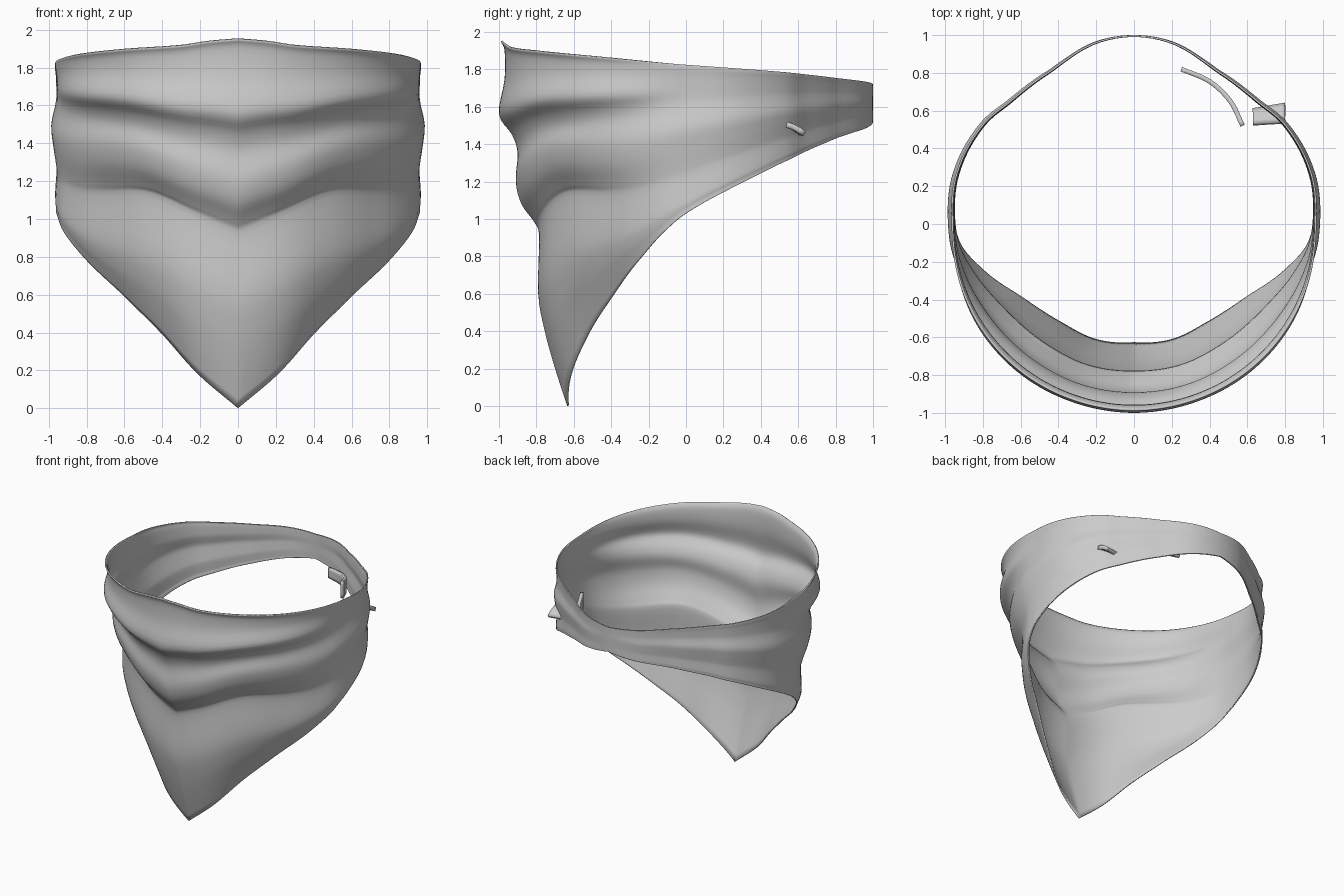
import bpy, bmesh
from math import sin, cos, radians

if "Cube" in bpy.data.objects:
    bpy.data.objects.remove(bpy.data.objects["Cube"])


def curve(keys, vals, t):
    """Smooth interpolation through (keys, vals)."""
    n = len(keys)
    i = 0
    while i < n - 2 and t > keys[i + 1]:
        i += 1

    def slope(k):
        a, b = max(k - 1, 0), min(k + 1, n - 1)
        return (vals[b] - vals[a]) / (keys[b] - keys[a])
    h = keys[i + 1] - keys[i]
    u = (t - keys[i]) / h
    return ((2*u**3 - 3*u*u + 1) * vals[i] + (u**3 - 2*u*u + u) * h * slope(i)
            + (3*u*u - 2*u**3) * vals[i + 1] + (u**3 - u*u) * h * slope(i + 1))


def grid_object(name, rows, closed, thickness, offset):
    bm = bmesh.new()
    vs = [[bm.verts.new(p) for p in r] for r in rows]
    n = len(vs)
    for i in range(n if closed else n - 1):
        a, b = vs[i], vs[(i + 1) % n]
        for j in range(len(a) - 1):
            bm.faces.new((a[j], b[j], b[j + 1], a[j + 1]))
    me = bpy.data.meshes.new(name)
    bm.to_mesh(me)
    bm.free()
    ob = bpy.data.objects.new(name, me)
    bpy.context.collection.objects.link(ob)
    m = ob.modifiers.new("thickness", 'SOLIDIFY')
    m.thickness, m.offset = thickness, offset
    bpy.ops.object.select_all(action='DESELECT')
    ob.select_set(True)
    bpy.context.view_layer.objects.active = ob
    bpy.ops.object.shade_smooth_by_angle(angle=radians(50))
    return ob


# Edge lines by angle from the front point (0) to the back (180)
LOW_A = [0, 18, 37.6, 57, 72.6, 82.6, 90, 105, 124, 150, 180]
LOW_Z = [0, .17, .39, .59, .78, .93, 1.03, 1.17, 1.31, 1.43, 1.52]
LOW_R = [.635, .65, .656, .716, .838, .928, .96]
TOP_A = [0, 9, 18, 37, 60, 90, 180]
TOP_Z = [1.95, 1.937, 1.915, 1.895, 1.867, 1.825, 1.72]
RING_A = [90, 105, 124, 135, 150, 156, 168, 180, 192]
RING_R = [.965, .98, .96, .926, .925, .94, .985, 1.0, .985]

# Fold rows: height fraction at front, 40 degrees and side; radius at front and side
S_FRONT = [0, .103, .205, .308, .462, .503, .554, .615, .692, .744, .8, .897, .974, 1]
S_MID = [0, .09, .18, .29, .476, .517, .585, .66, .728, .776, .83, .912, .973, 1]
S_SIDE = [0, .03, .06, .1, .24, .315, .44, .566, .69, .755, .83, .92, .97, 1]
R_FRONT = [.635, .70, .755, .79, .785, .81, .88, .91, .90, .93, 1.0, .97, .97, .99]
R_SIDE = [.96, .96, .963, .962, .955, .96, .975, .985, .965, .957, .957, .96, .965, .965]
ROW = list(range(14))


def cloth_point(deg, v):
    a = abs(deg)
    zb, zt = curve(LOW_A, LOW_Z, a), curve(TOP_A, TOP_Z, a)
    s = curve([0, 40, 90], [curve(ROW, S, v) for S in (S_FRONT, S_MID, S_SIDE)], min(a, 90))
    rs = curve(ROW, R_SIDE, v)
    if a <= 90:
        w = (curve(LOW_A[:7], LOW_R, a) - .635) / .325
        r = curve(ROW, R_FRONT, v) * (1 - w) + rs * w
    else:
        r = curve(RING_A, RING_R, a) + (rs - .965) * (180 - a) / 90
    t = radians(deg)
    return (r * sin(t), -r * cos(t), zb + (zt - zb) * s)


# Draped neck cloth
cols = [[cloth_point(-180 + 2 * i, j / 4) for j in range(53)] for i in range(180)]
grid_object("neck_cloth", cols, True, .01, -1)

# Loose tie strip inside the band
K = [0, 1, 2, 3]
strip = []
for i in range(19):
    t = i / 6
    x, y, z, h = (curve(K, V, t) for V in ([.25, .40, .51, .575], [.82, .755, .65, .52],
                                           [1.54, 1.555, 1.575, 1.6], [.08, .09, .11, .14]))
    strip.append([(x, y, z + h * (k / 4 - .5)) for k in range(5)])
grid_object("inner_tie_strip", strip, False, .025, 0)

# Knot end poking out through the band
knot = []
for i in range(11):
    t = i / 10
    x, w = .63 + .17 * t, .055 + .015 * t
    y = .565 + .02 * t
    knot.append([(x, y + w * k, 1.475 - .035 * k + .012 * (1 - k * k))
                 for k in (-.7, -.35, 0, .35, .7)])
grid_object("knot_end", knot, False, .03, 0)
